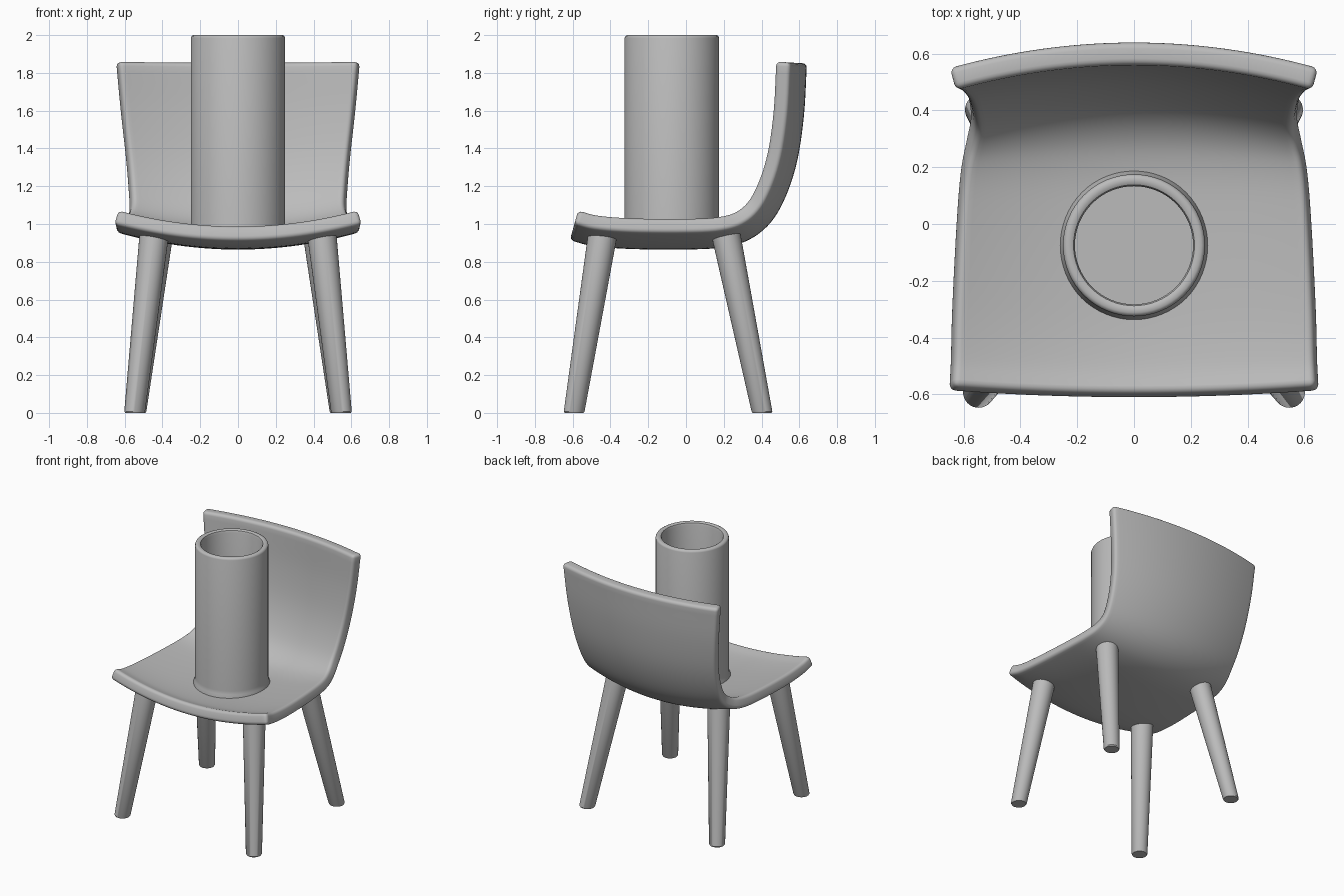
import bpy, math
from mathutils import Vector

cube = bpy.data.objects.get("Cube")
if cube:
    bpy.data.objects.remove(cube, do_unlink=True)

grey = bpy.data.materials.new("plain grey")
grey.use_nodes = True
grey.diffuse_color = (0.5, 0.5, 0.5, 1)
grey.node_tree.nodes["Principled BSDF"].inputs["Base Color"].default_value = (0.5, 0.5, 0.5, 1)


def add_object(name, verts, faces):
    mesh = bpy.data.meshes.new(name)
    mesh.from_pydata(verts, [], faces)
    mesh.materials.append(grey)
    obj = bpy.data.objects.new(name, mesh)
    bpy.context.collection.objects.link(obj)
    return obj


def smooth(obj, degrees):
    bpy.ops.object.select_all(action="DESELECT")
    bpy.context.view_layer.objects.active = obj
    obj.select_set(True)
    bpy.ops.object.shade_smooth_by_angle(angle=math.radians(degrees))


def spline(points, steps):
    """Smooth curve through the points."""
    p = [Vector(q) for q in points]
    p = [2 * p[0] - p[1]] + p + [2 * p[-1] - p[-2]]
    out = []
    for a, b, c, d in zip(p, p[1:], p[2:], p[3:]):
        for k in range(steps):
            t = k / steps
            out.append(0.5 * (2 * b + (c - a) * t + (2 * a - 5 * b + 4 * c - d) * t ** 2
                              + (3 * b - a - 3 * c + d) * t ** 3))
    return out + [p[-2]]


def lathe(name, rings, sides):
    """Skin circles given as (centre, radius), closed at both ends."""
    verts, faces = [], []
    for centre, r in rings:
        for i in range(sides):
            a = math.tau * i / sides
            verts.append(Vector(centre) + Vector((r * math.cos(a), r * math.sin(a), 0)))
    for k in range(len(rings) - 1):
        for i in range(sides):
            j = (i + 1) % sides
            faces.append((k * sides + i, k * sides + j, (k + 1) * sides + j, (k + 1) * sides + i))
    faces.append(tuple(reversed(range(sides))))
    faces.append(tuple(range((len(rings) - 1) * sides, len(rings) * sides)))
    return add_object(name, verts, faces)


# Seat and backrest: one curved shell; outer centre line as (half width, y, z)
profile = spline([
    (0.655, -0.615, 0.915), (0.65, -0.5, 0.885), (0.645, -0.3, 0.868), (0.63, 0, 0.865),
    (0.615, 0.2, 0.877), (0.595, 0.34, 0.92), (0.58, 0.45, 1.01), (0.585, 0.53, 1.15),
    (0.6, 0.59, 1.34), (0.625, 0.625, 1.58), (0.65, 0.64, 1.85)], 5)
columns, sag = 32, 0.09
verts, faces = [], []
for k, p in enumerate(profile):
    tangent = profile[min(k + 1, len(profile) - 1)] - profile[max(k - 1, 0)]
    inward = Vector((0, -tangent.z, tangent.y)).normalized()
    for i in range(columns + 1):
        u = 2 * i / columns - 1
        verts.append(Vector((u * p.x, p.y, p.z)) + inward * sag * u * u)
row = columns + 1
for k in range(len(profile) - 1):
    for i in range(columns):
        a = k * row + i
        faces.append((a, a + 1, a + row + 1, a + row))
shell = add_object("seat_shell", verts, faces)
solid = shell.modifiers.new("thickness", "SOLIDIFY")
solid.thickness, solid.offset = 0.08, 1
bevel = shell.modifiers.new("rounded_rim", "BEVEL")
bevel.width, bevel.segments = 0.03, 4
bevel.limit_method, bevel.angle_limit = "ANGLE", math.radians(50)
smooth(shell, 45)

# Hollow tube standing on the seat, with a flared foot and rounded rim
tube_profile = [(0.262, 0.93), (0.262, 0.955), (0.253, 0.975), (0.25, 1.0), (0.25, 1.985),
                (0.246, 1.995), (0.237, 2.0), (0.222, 2.0), (0.213, 1.995), (0.208, 1.98),
                (0.208, 0.96)]
tube = lathe("tube", [((0, -0.075, z), r) for r, z in tube_profile], 64)
smooth(tube, 40)

# Four splayed, tapered legs
for side, sx in (("left", 1), ("right", -1)):
    for place, foot, top in (("front", (0.547, -0.592), (0.443, -0.44)),
                             ("rear", (0.54, 0.402), (0.42, 0.21))):
        leg = lathe(f"{place}_{side}_leg",
                    [((sx * foot[0], foot[1], 0), 0.05), ((sx * foot[0], foot[1], 0.008), 0.055),
                     ((sx * top[0], top[1], 0.95), 0.078)], 32)
        smooth(leg, 40)
